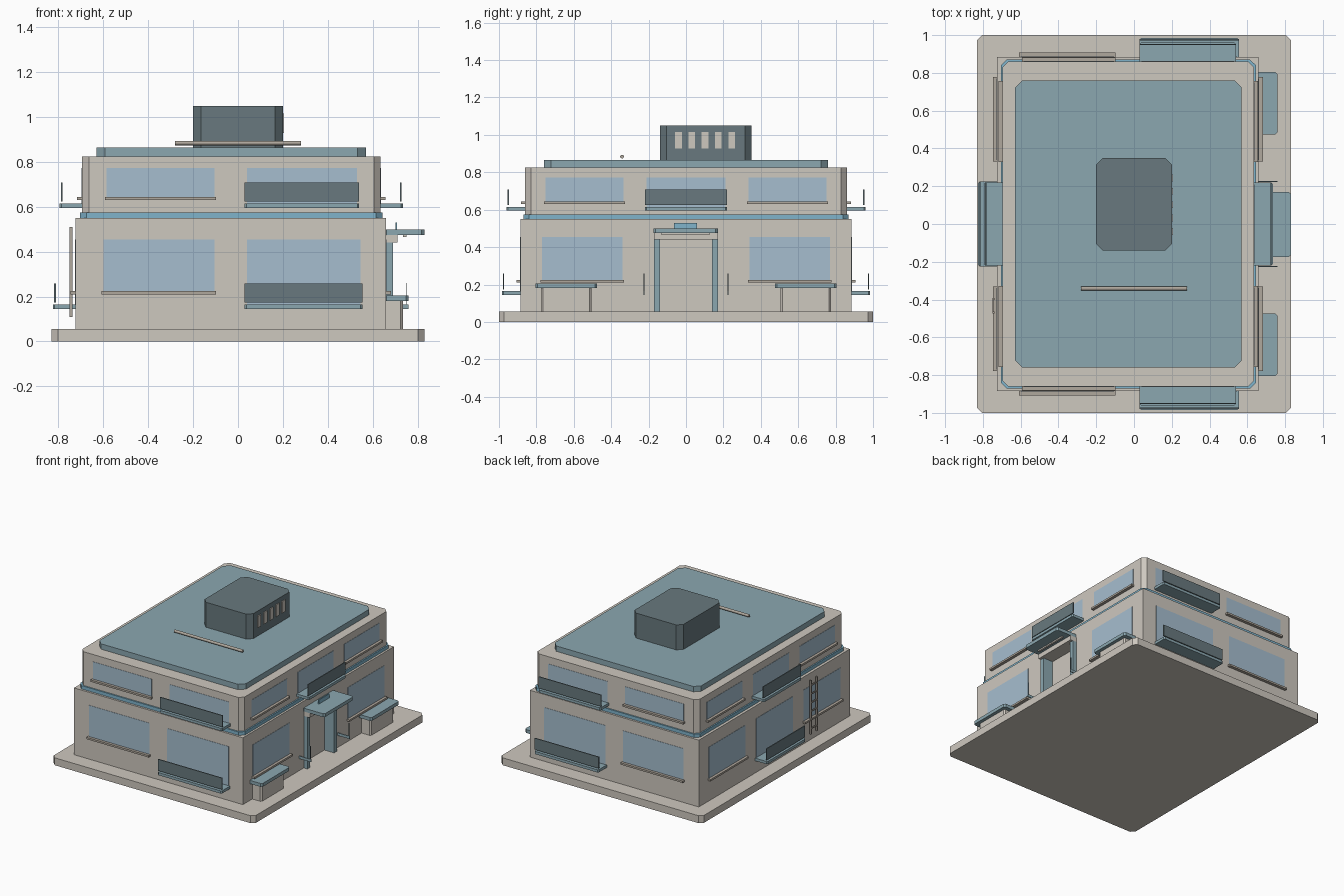
import bpy, bmesh

old = bpy.data.objects.get("Cube")
if old:
    bpy.data.objects.remove(old, do_unlink=True)


def material(name, rgb):
    lin = [((c / 255 + 0.055) / 1.055) ** 2.4 for c in rgb]
    m = bpy.data.materials.new(name)
    m.use_nodes = True
    m.diffuse_color = (*lin, 1)
    m.node_tree.nodes["Principled BSDF"].inputs["Base Color"].default_value = (*lin, 1)
    return m


STONE = material("warm stone", (206, 200, 191))
BLUE = material("slate blue", (139, 167, 176))
TRIM = material("bright blue trim", (128, 180, 203))
GLASS = material("window glass", (166, 190, 207))
DARK = material("dark grey blue", (104, 121, 126))
RAIL = material("rail stone", (176, 168, 157))


def prism(name, outline, z0, z1, mat):
    """Extrude a flat outline from z0 to z1."""
    bm = bmesh.new()
    face = bm.faces.new([bm.verts.new((x, y, z0)) for x, y in outline])
    top = bmesh.ops.extrude_face_region(bm, geom=[face])["geom"]
    verts = [g for g in top if isinstance(g, bmesh.types.BMVert)]
    bmesh.ops.translate(bm, verts=verts, vec=(0, 0, z1 - z0))
    bmesh.ops.recalc_face_normals(bm, faces=bm.faces)
    mesh = bpy.data.meshes.new(name)
    bm.to_mesh(mesh)
    bm.free()
    mesh.materials.append(mat)
    ob = bpy.data.objects.new(name, mesh)
    bpy.context.collection.objects.link(ob)
    return ob


def slab(name, xs, ys, zs, mat, cut=0):
    """Box with optional chamfered vertical corners."""
    (x0, x1), (y0, y1) = sorted(xs), sorted(ys)
    if cut:
        pts = [(x0 + cut, y0), (x1 - cut, y0), (x1, y0 + cut), (x1, y1 - cut),
               (x1 - cut, y1), (x0 + cut, y1), (x0, y1 - cut), (x0, y0 + cut)]
    else:
        pts = [(x0, y0), (x1, y0), (x1, y1), (x0, y1)]
    return prism(name, pts, zs[0], zs[1], mat)


# Distance of each wall from the origin, for the lower and upper storey
WALLS = {"front": (0.885, 0.86), "back": (0.885, 0.86),
         "right": (0.66, 0.635), "left": (0.725, 0.695)}


def on_wall(name, side, floor, along, out, zs, mat, cut=0):
    """Box placed against a wall: span along it, distance out from it."""
    sign = 1 if side in ("back", "right") else -1
    depth = [sign * (WALLS[side][floor] + d) for d in out]
    xs, ys = (along, depth) if side in ("front", "back") else (depth, along)
    label = f"{('lower', 'upper')[floor]}_{side}_{name}"
    return slab(label, xs, ys, zs, mat, cut)


def window(side, floor, along, z0):
    z1 = (0.455, 0.772)[floor]
    on_wall("window", side, floor, along, (-0.004, 0.002), (z0, z1), GLASS)


def sill_window(side, floor, along):
    z = (0.217, 0.637)[floor]
    window(side, floor, along, z)
    wide = (along[0] - 0.008, along[1] + 0.008)
    on_wall("sill", side, floor, wide, (-0.01, 0.022), (z - 0.007, z + 0.007), RAIL)


def balcony(side, floor, along):
    z = (0.145, 0.595)[floor]
    on_wall("balcony_floor", side, floor, along, (-0.01, 0.1), (z, z + 0.02), BLUE, 0.008)
    on_wall("balcony_panel", side, floor, along, (0.087, 0.094), (z + 0.029, z + 0.114), DARK)
    window(side, floor, (along[0] + 0.01, along[1] - 0.01), z + 0.02)


# Plinth, storeys and roof
slab("plinth", (-0.83, 0.83), (-1, 1), (0, 0.055), STONE, 0.027)
recess = 0.61
prism("lower_walls",
      [(-0.725, -0.885), (0.66, -0.885), (0.66, -0.17), (recess, -0.17),
       (recess, 0.17), (0.66, 0.17), (0.66, 0.885), (-0.725, 0.885)],
      0.055, 0.44, STONE)
slab("lower_wall_head", (-0.725, 0.66), (-0.885, 0.885), (0.44, 0.55), STONE)
slab("storey_band", (-0.705, 0.645), (-0.87, 0.87), (0.55, 0.575), TRIM, 0.03)
slab("upper_walls", (-0.695, 0.635), (-0.86, 0.86), (0.575, 0.825), STONE, 0.03)
slab("roof_slab", (-0.63, 0.57), (-0.76, 0.76), (0.825, 0.865), BLUE, 0.038)

# Roof housing with vents
slab("roof_housing", (-0.2, 0.2), (-0.14, 0.35), (0.865, 1.05), DARK, 0.035)
for i in range(5):
    y = -0.04 + i * 0.071
    slab("housing_vent", (0.195, 0.206), (y - 0.018, y + 0.018), (0.928, 1.015), STONE)

# Round bar lying above the roof
bpy.ops.mesh.primitive_cylinder_add(vertices=12, radius=0.01, depth=0.56,
                                    location=(0, -0.342, 0.884), rotation=(0, 1.5708, 0))
bar = bpy.context.object
bar.name = "roof_bar"
bar.data.materials.append(RAIL)

# Front and back windows and balconies
for side in ("front", "back"):
    sill_window(side, 0, (-0.6, -0.105))
    sill_window(side, 1, (-0.585, -0.105))
    balcony(side, 0, (0.03, 0.555))
    balcony(side, 1, (0.03, 0.54))

# Windows at both ends of each side wall, balconies in the middle
for side in ("right", "left"):
    for floor, (a, b) in enumerate(((0.34, 0.77), (0.335, 0.75))):
        sill_window(side, floor, (a, b))
        sill_window(side, floor, (-b, -a))
    balcony(side, 1, (-0.22, 0.22))
balcony("left", 0, (-0.225, 0.225))

# Doorway frame, canopy and bench pieces on the right wall
for s in (-1, 1):
    slab("door_post", (recess, 0.69), (s * 0.14, s * 0.172), (0.055, 0.44), BLUE)
    on_wall("bracket", "right", 0, (s * 0.222, s * 0.228), (0, 0.1), (0.145, 0.165), BLUE)
    on_wall("bracket_post", "right", 0, (s * 0.223, s * 0.227), (0.09, 0.094),
            (0.165, 0.26), DARK)
    mid = s * 0.64
    slab("bench_base", (0.65, 0.735), (mid - 0.135, mid + 0.135), (0.055, 0.18), STONE, 0.01)
    slab("bench_top", (0.65, 0.76), (mid - 0.165, mid + 0.165), (0.18, 0.205), BLUE, 0.012)
slab("door_lintel", (0.65, 0.71), (-0.172, 0.172), (0.44, 0.475), STONE)
slab("canopy", (0.65, 0.83), (-0.175, 0.17), (0.475, 0.5), BLUE, 0.012)
slab("canopy_lamp", (0.735, 0.75), (-0.13, 0.125), (0.465, 0.475), STONE)
slab("canopy_plate", (0.701, 0.709), (-0.065, 0.06), (0.5, 0.53), TRIM)

# Ladder on the left wall
for y in (-0.468, -0.398):
    slab("ladder_rail", (-0.75, -0.738), (y - 0.005, y + 0.005), (0.11, 0.51), RAIL)
for i in range(6):
    z = 0.15 + i * 0.064
    slab("ladder_rung", (-0.748, -0.74), (-0.468, -0.398), (z - 0.004, z + 0.004), RAIL)
